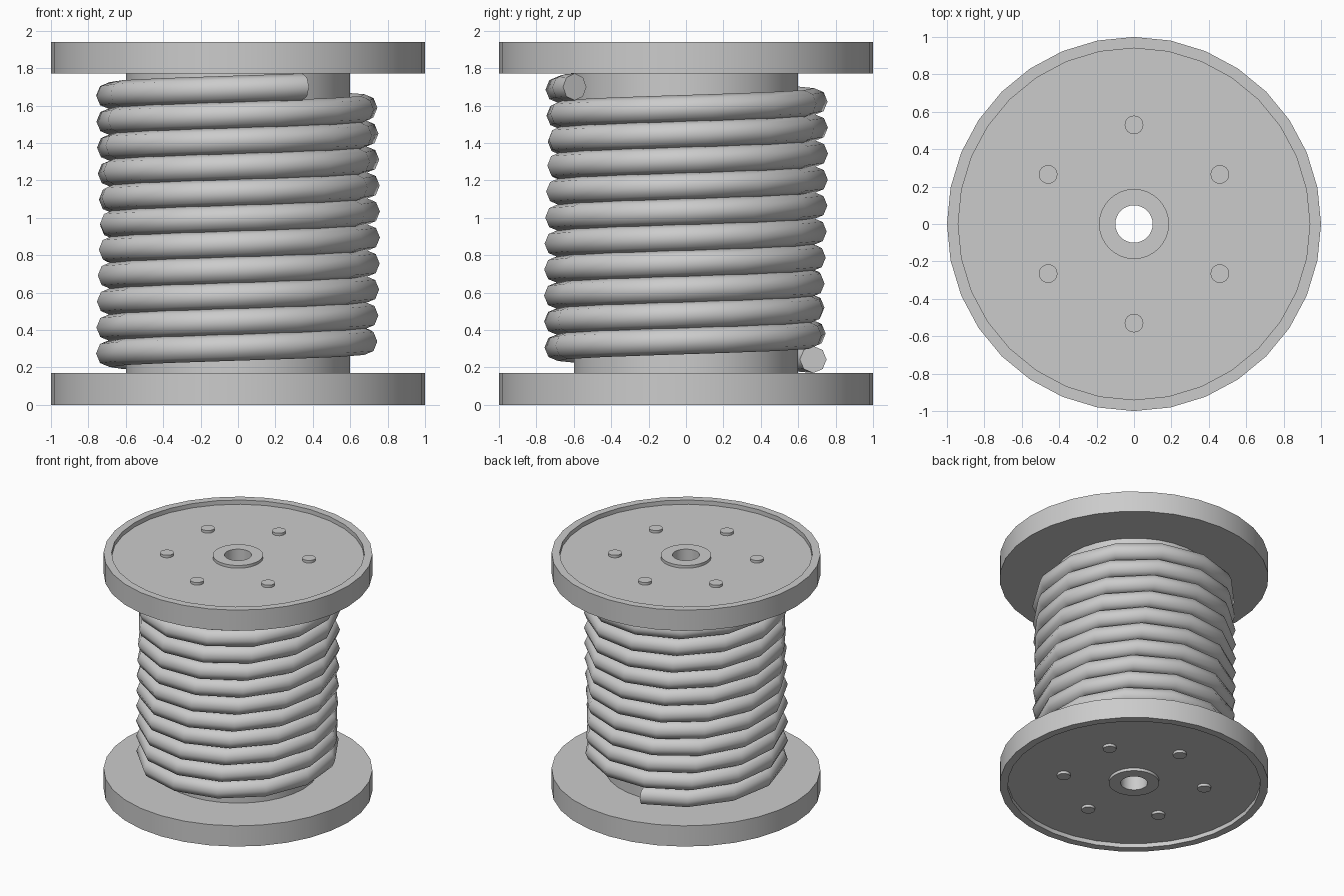
import bpy, bmesh
from math import sin, cos, pi, radians

if "Cube" in bpy.data.objects:
    bpy.data.objects.remove(bpy.data.objects["Cube"])

HEIGHT = 1.94


def make_object(name, bm, angle):
    bmesh.ops.recalc_face_normals(bm, faces=bm.faces)
    mesh = bpy.data.meshes.new(name)
    bm.to_mesh(mesh)
    bm.free()
    ob = bpy.data.objects.new(name, mesh)
    bpy.context.collection.objects.link(ob)
    bpy.ops.object.select_all(action='DESELECT')
    ob.select_set(True)
    bpy.context.view_layer.objects.active = ob
    bpy.ops.object.shade_smooth_by_angle(angle=radians(angle))
    return ob


def bridge(bm, a, b):
    n = len(a)
    for i in range(n):
        j = (i + 1) % n
        bm.faces.new((a[i], a[j], b[j], b[i]))


def lathe(name, profile, sides=32):
    """Spin a closed (radius, z) profile around the z axis."""
    bm = bmesh.new()
    rings = [[bm.verts.new((r * cos(2 * pi * i / sides), r * sin(2 * pi * i / sides), z))
              for i in range(sides)] for r, z in profile]
    for k in range(len(rings)):
        bridge(bm, rings[k], rings[(k + 1) % len(rings)])
    return make_object(name, bm, 30)


def disc(name, x, y, z0, z1, radius, sides=16):
    bm = bmesh.new()
    rings = [[bm.verts.new((x + radius * cos(2 * pi * i / sides),
                            y + radius * sin(2 * pi * i / sides), z))
              for i in range(sides)] for z in (z0, z1)]
    bridge(bm, *rings)
    for ring in rings:
        bm.faces.new(ring)
    return make_object(name, bm, 30)


# Flanges: rimmed dish with a raised hub and a bore, mirrored top and bottom
flange = [(0.1, 0.012), (0.187, 0.012), (0.187, 0.035), (0.94, 0.035),
          (0.94, 0), (1, 0), (1, 0.17), (0.1, 0.17)]
for label, flip in (("bottom", lambda z: z), ("top", lambda z: HEIGHT - z)):
    lathe(label + "_flange", [(r, flip(z)) for r, z in flange])
    # Six bolt heads on the recessed face
    for k in range(6):
        a = radians(30 + 60 * k)
        disc(f"{label}_bolt_{k + 1}", 0.53 * cos(a), 0.53 * sin(a),
             flip(0.036), flip(0.014), 0.05)

# Core drum with the bore running through it
lathe("core_drum", [(0.1, 0.17), (0.6, 0.17), (0.6, 1.77), (0.1, 1.77)])

# Cable: coarse octagonal tube wound upward round the drum
R, TUBE, PITCH, START, STEP = 0.687, 0.072, 0.138, 98, 27.88
angles = [START + STEP * i for i in range(137)] + [3600 + 300]
bm = bmesh.new()
rings = []
for deg in angles:
    a = radians(deg)
    z = 0.242 + PITCH * (deg - START) / 360
    ring = []
    for i in range(8):
        t = 2 * pi * i / 8
        r = R + TUBE * cos(t)
        ring.append(bm.verts.new((r * cos(a), r * sin(a), z + TUBE * sin(t))))
    if rings:
        bridge(bm, rings[-1], ring)
    rings.append(ring)
bm.faces.new(rings[0])
bm.faces.new(rings[-1])
make_object("wound_cable", bm, 60)
